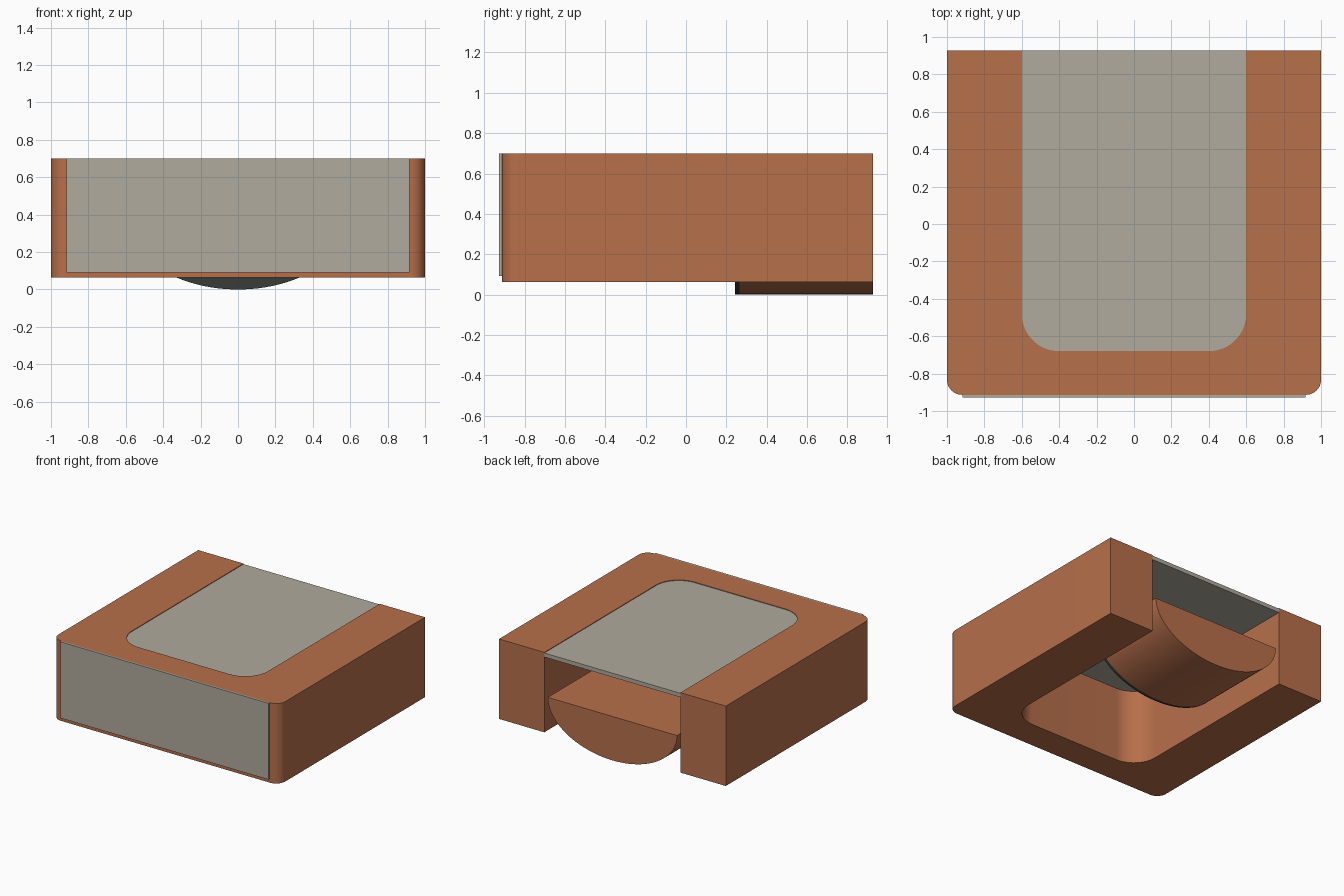
import bpy, bmesh, math
from mathutils import Vector

if "Cube" in bpy.data.objects:
    bpy.data.objects.remove(bpy.data.objects["Cube"])


def material(name, rgb):
    m = bpy.data.materials.new(name)
    m.diffuse_color = (*rgb, 1)
    m.use_nodes = True
    m.node_tree.nodes["Principled BSDF"].inputs["Base Color"].default_value = m.diffuse_color
    return m


def arc(cx, cy, rx, ry, a0, a1, n):
    return [(cx + rx * math.cos(math.radians(a0 + (a1 - a0) * i / n)),
             cy + ry * math.sin(math.radians(a0 + (a1 - a0) * i / n))) for i in range(n + 1)]


def prism(name, pts, depth, mat):
    """Extrude a closed outline (list of 3D points) along depth."""
    bm = bmesh.new()
    face = bm.faces.new([bm.verts.new(p) for p in pts])
    ext = bmesh.ops.extrude_face_region(bm, geom=[face])
    verts = [g for g in ext["geom"] if isinstance(g, bmesh.types.BMVert)]
    bmesh.ops.translate(bm, verts=verts, vec=Vector(depth))
    bmesh.ops.recalc_face_normals(bm, faces=bm.faces)
    me = bpy.data.meshes.new(name)
    bm.to_mesh(me)
    bm.free()
    ob = bpy.data.objects.new(name, me)
    bpy.context.collection.objects.link(ob)
    me.materials.append(mat)
    bpy.ops.object.select_all(action='DESELECT')
    ob.select_set(True)
    bpy.context.view_layer.objects.active = ob
    bpy.ops.object.shade_smooth_by_angle(angle=math.radians(30))
    return ob


brown = material("brown", (0.475, 0.16, 0.07))
grey = material("warm_grey", (0.435, 0.405, 0.34))
dark = material("dark_grey", (0.040, 0.045, 0.040))
BACK, FRONT, TOP = 0.927, -0.913, 0.70

# U-shaped housing, rounded at the front corners, open at the back
slot = [(-0.6, BACK), *arc(-0.4, -0.48, 0.2, 0.2, 180, 270, 16),
        *arc(0.4, -0.48, 0.2, 0.2, 270, 360, 16), (0.6, BACK)]
outer = [(-1, BACK), *arc(-0.92, FRONT + 0.08, 0.08, 0.08, 180, 270, 10),
         *arc(0.92, FRONT + 0.08, 0.08, 0.08, 270, 360, 10), (1, BACK)]
prism("housing", [(x, y, 0.063) for x, y in outer + slot[::-1]], (0, 0, TOP - 0.063), brown)

# thin cover closing the slot, slightly below the top face
prism("top_cover", [(x, y, 0.663) for x, y in slot], (0, 0, 0.032), grey)

# thin plate on the front
prism("front_plate", [(-0.917, FRONT, 0.092), (0.917, FRONT, 0.092),
                      (0.917, FRONT, TOP), (-0.917, FRONT, TOP)], (0, -0.014, 0), grey)

# half-oval tongue under the cover, with a dark end plate
oval = arc(0, 0.35, 0.57, 0.35, 180, 360, 48)
prism("tongue", [(x, 0.265, z) for x, z in oval], (0, BACK - 0.265, 0), brown)
prism("tongue_end_plate", [(x, 0.242, z) for x, z in oval], (0, 0.023, 0), dark)
